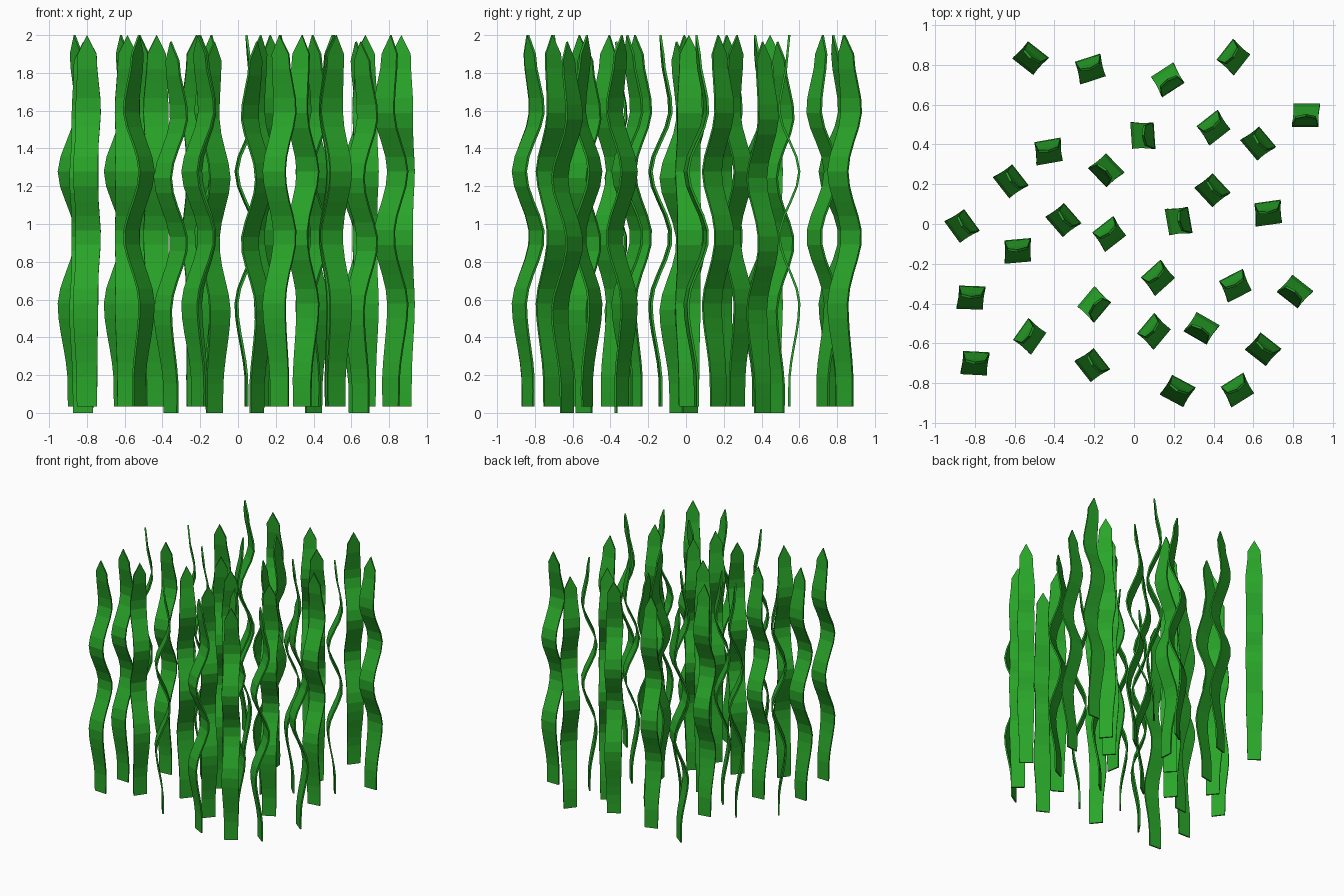
import bpy, bmesh, math

if "Cube" in bpy.data.objects:
    bpy.data.objects.remove(bpy.data.objects["Cube"])

green = bpy.data.materials.new("kelp_green")
green.diffuse_color = (0.022, 0.38, 0.022, 1)
green.use_nodes = True
green.node_tree.nodes["Principled BSDF"].inputs["Base Color"].default_value = green.diffuse_color

HEIGHT = 1.965
# ribbon keys: height, sideways sway, half width
KEYS = [(0, 0, .053), (.12, 0, .055), (.54, -.053, .063), (.90, .053, .063),
        (1.24, -.053, .063), (1.57, .053, .063), (1.865, .010, .050)]


def ribbon_at(z):
    """Smoothly blended sway and half width at a height."""
    for (z0, s0, w0), (z1, s1, w1) in zip(KEYS, KEYS[1:]):
        if z <= z1:
            t = (z - z0) / (z1 - z0)
            t = t * t * (3 - 2 * t)
            s = s0 + (s1 - s0) * t
            return s, w0 + (w1 - w0) * t + .004 * (s / .053) ** 2
    return KEYS[-1][1:]


# one shared wavy blade with a pointed tip
bm = bmesh.new()
ROWS = 24
prev = None
for i in range(ROWS + 1):
    z = KEYS[-1][0] * i / ROWS
    s, w = ribbon_at(z)
    skew = s * .08
    row = [bm.verts.new((skew - w, s, z)), bm.verts.new((skew + w, s, z))]
    if prev:
        bm.faces.new((prev[0], prev[1], row[1], row[0]))
    prev = row
tip = bm.verts.new((0, 0, HEIGHT))
bm.faces.new((prev[0], prev[1], tip))
blade = bpy.data.meshes.new("kelp_blade")
bm.to_mesh(blade)
bm.free()
blade.materials.append(green)

# placements: x, y, turn in degrees, base height
HI, LO = .035, 0
PLACES = [
    (-.52, .835, -38, HI), (-.22, .78, 18, HI), (.17, .725, 213, HI),
    (.50, .84, 52, HI), (.865, .547, 180, HI), (.045, .445, -86, HI),
    (.40, .485, 38, LO), (.625, .405, -50, LO), (-.43, .365, 10, HI),
    (-.14, .27, 134, HI), (-.62, .215, -52, HI), (-.355, .02, -49, LO),
    (-.865, -.01, -54, HI), (-.585, -.135, 5, HI), (-.125, -.05, 38, LO),
    (.395, .17, -47, HI), (.225, .015, -80, HI), (.675, .055, 8, HI),
    (-.82, -.37, -2, LO), (.12, -.27, 42, HI), (.51, -.31, 27, HI),
    (.81, -.34, 142, HI), (-.20, -.405, 230, HI), (-.525, -.565, 55, HI),
    (.10, -.54, 50, LO), (.34, -.525, 150, HI), (-.80, -.70, -3, HI),
    (-.21, -.71, -52, HI), (.65, -.63, -38, LO), (.22, -.84, -28, HI),
    (.52, -.835, 32, HI)]
for n, (x, y, turn, base) in enumerate(PLACES, 1):
    ob = bpy.data.objects.new(f"kelp_blade_{n:02d}", blade)
    ob.location = (x, y, base)
    ob.rotation_euler.z = math.radians(turn)
    bpy.context.collection.objects.link(ob)
    mod = ob.modifiers.new("thickness", 'SOLIDIFY')
    mod.thickness = .012
    mod.offset = 0
